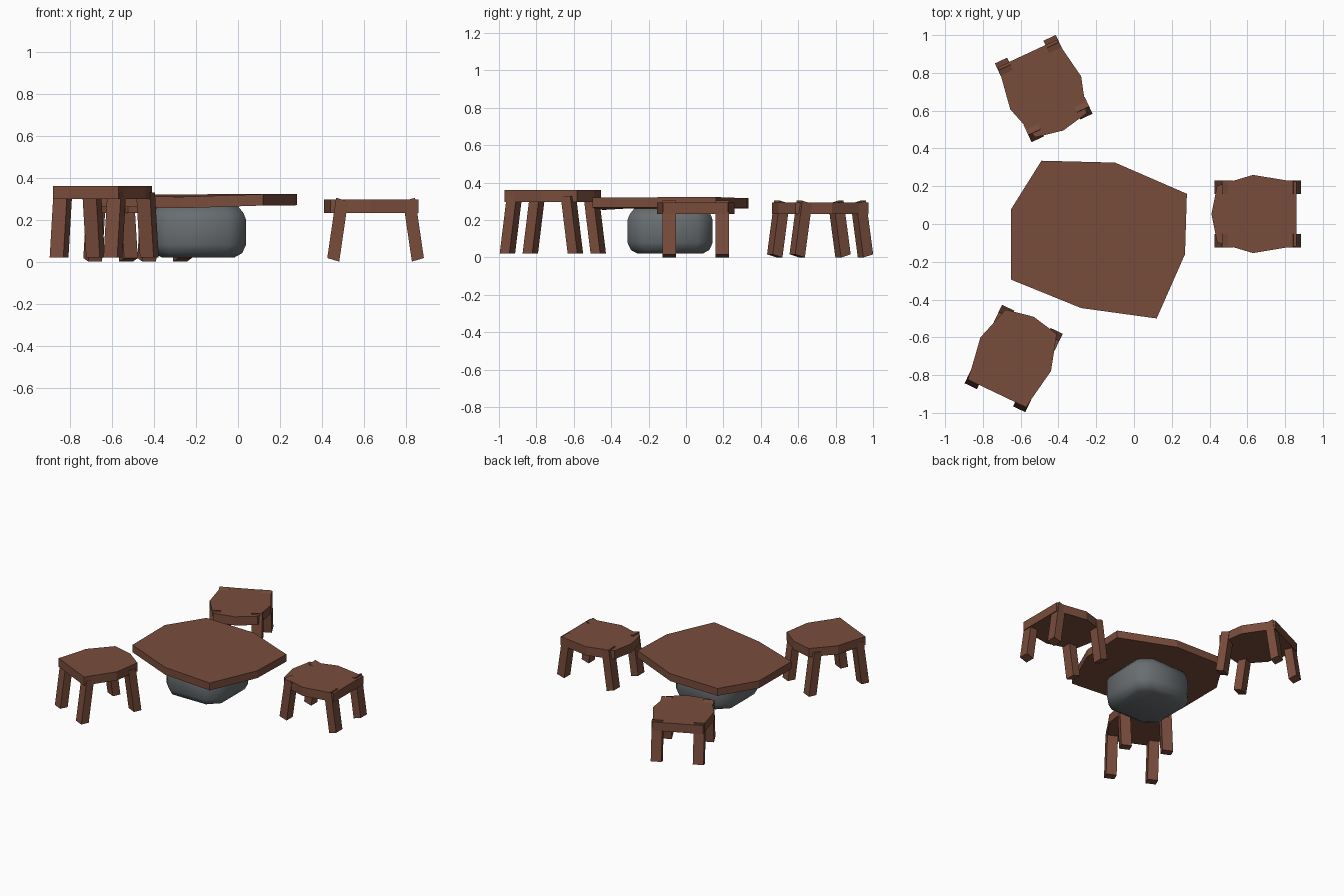
import bpy, bmesh, math
from mathutils import Matrix

if "Cube" in bpy.data.objects:
    bpy.data.objects.remove(bpy.data.objects["Cube"])


def material(name, rgb):
    m = bpy.data.materials.new(name)
    m.diffuse_color = (*rgb, 1)
    m.use_nodes = True
    m.node_tree.nodes["Principled BSDF"].inputs["Base Color"].default_value = m.diffuse_color
    return m


WOOD = material("brown wood", (0.19, 0.073, 0.045))
STONE = material("grey stone", (0.14, 0.155, 0.165))


def loft(name, rings, mat, matrix=Matrix()):
    """Join rings of points (bottom to top) into a capped solid."""
    bm = bmesh.new()
    vs = [[bm.verts.new(matrix @ Matrix.Translation(p).translation) for p in r] for r in rings]
    n = len(vs[0])
    for a, b in zip(vs, vs[1:]):
        for i in range(n):
            j = (i + 1) % n
            bm.faces.new((a[i], a[j], b[j], b[i]))
    bm.faces.new(vs[0][::-1])
    bm.faces.new(vs[-1])
    bmesh.ops.recalc_face_normals(bm, faces=bm.faces)
    me = bpy.data.meshes.new(name)
    bm.to_mesh(me)
    bm.free()
    me.materials.append(mat)
    ob = bpy.data.objects.new(name, me)
    bpy.context.collection.objects.link(ob)
    return ob


# Rough-cut table top, slightly uneven
top = [(-0.65, -0.295, 0.317), (-0.28, -0.445, 0.308), (0.12, -0.5, 0.321),
       (0.27, -0.16, 0.322), (0.28, 0.16, 0.323), (-0.1, 0.325, 0.317),
       (-0.49, 0.335, 0.317), (-0.65, 0.08, 0.319)]
loft("table_top", [[(x, y, z - 0.054) for x, y, z in top], top], WOOD)

# Boulder base: rounded octagonal block
A, B = 0.228, 0.148
octagon = [(A, -B), (A, B), (B, A), (-B, A), (-A, B), (-A, -B), (-B, -A), (B, -A)]
profile = [(0.76, 0.02), (0.92, 0.04), (1.0, 0.08), (1.0, 0.2), (0.95, 0.23), (0.84, 0.262)]
stone = loft("stone_base", [[(-0.19 + x * s, -0.085 + y * s, z) for x, y in octagon]
                            for s, z in profile], STONE)
for p in stone.data.polygons:
    p.use_smooth = True
bpy.context.view_layer.objects.active = stone
stone.select_set(True)
bpy.ops.object.shade_smooth_by_angle(angle=math.radians(50))

# Stool seat outline: +x points away from the table
half = [(0.205, 0.172), (0.15, 0.178), (-0.025, 0.207), (-0.215, 0.15)]
seat = half + [(-0.245, 0)] + [(x, -y) for x, y in reversed(half)]


def stool(tag, x, y, angle, seat_z, foot, leg_top):
    m = Matrix.Translation((x, y, 0)) @ Matrix.Rotation(math.radians(angle), 4, 'Z')
    loft(tag + "_seat", [[(u, v, z) for u, v in seat] for z in (seat_z - 0.063, seat_z)], WOOD, m)
    # Four splayed legs; foot and leg_top give (inner, outer) heights
    for su in (-1, 1):
        for sv in (-1, 1):
            rings = []
            for (zi, zo), shift in ((foot, 0.0), (leg_top, -0.042)):
                rings.append([(su * (0.173 + shift), sv * 0.106, zi),
                              (su * (0.230 + shift), sv * 0.106, zo),
                              (su * (0.230 + shift), sv * 0.178, zo),
                              (su * (0.173 + shift), sv * 0.178, zi)])
            name = "%s_%s_%s_leg" % (tag, "outer" if su > 0 else "inner",
                                     "left" if sv > 0 else "right")
            loft(name, rings, WOOD, m)


stool("right_stool", 0.655, 0.053, 0, 0.295, (0.0, 0.017), (0.287, 0.304))
stool("back_stool", -0.478, 0.717, 115, 0.295, (0.0, 0.017), (0.287, 0.304))
stool("front_stool", -0.637, -0.712, 244.5, 0.36, (0.02, 0.02), (0.33, 0.33))
